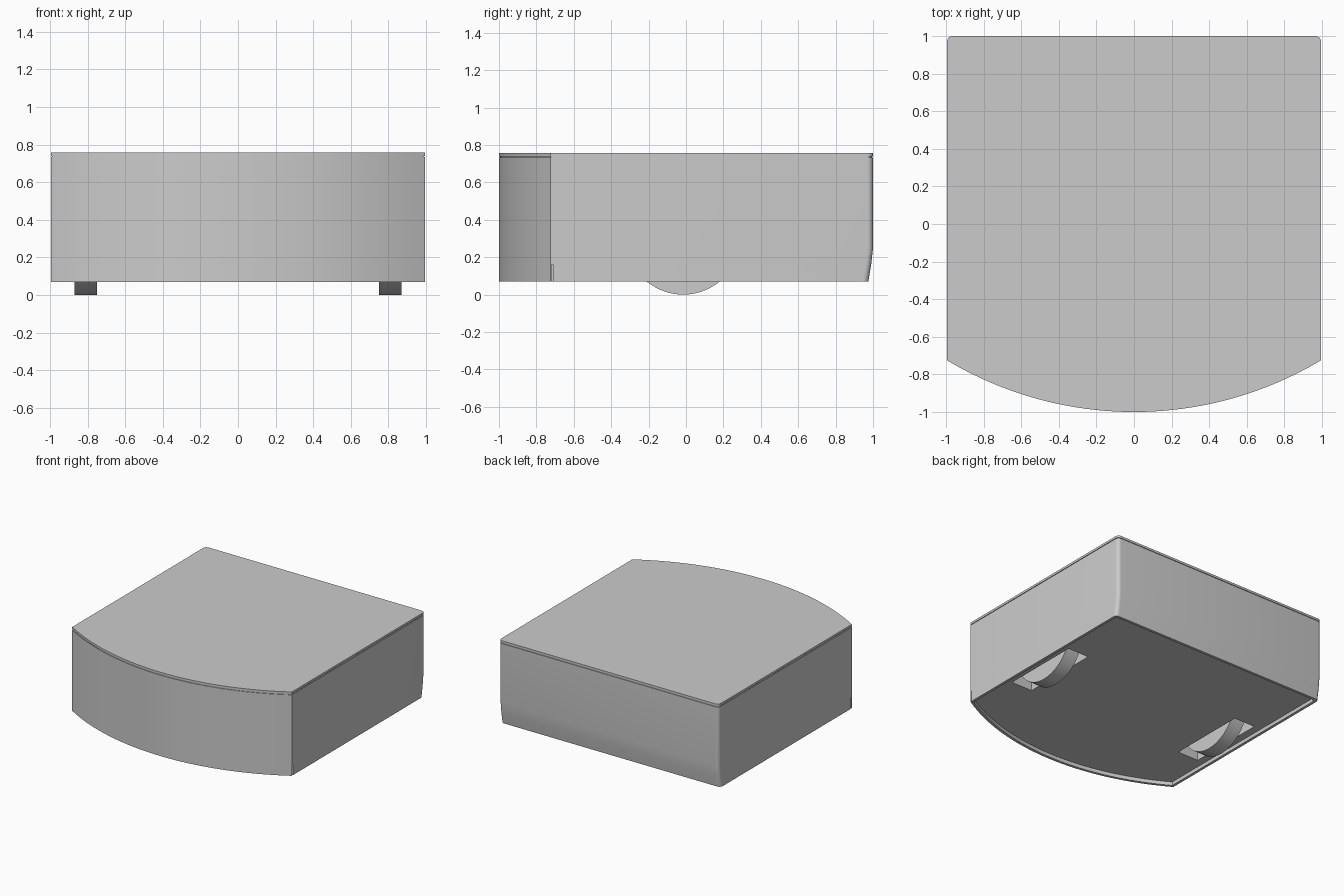
import bpy, bmesh, math
from mathutils import Matrix

cube = bpy.data.objects.get("Cube")
if cube:
    bpy.data.objects.remove(cube)

grey = bpy.data.materials.new("plain grey")
grey.use_nodes = True
color = (0.6, 0.6, 0.6, 1)
grey.diffuse_color = color
grey.node_tree.nodes["Principled BSDF"].inputs["Base Color"].default_value = color

HALF_WIDTH, SIDE_FRONT, SAG = 0.995, -0.725, 0.275


def outline(inset=0, tuck=0):
    """Plan shape: bowed front, straight sides, small round rear corners."""
    w, back, r = HALF_WIDTH - inset, 1 - inset - tuck, 0.03
    radius = (HALF_WIDTH ** 2 + SAG ** 2) / (2 * SAG)
    center = radius - 1
    half = math.asin(w / (radius - inset))
    pts = []
    for i in range(33):
        a = half * (i / 16 - 1)
        pts.append(((radius - inset) * math.sin(a), center - (radius - inset) * math.cos(a)))
    for side, start in ((1, 0), (-1, 90)):
        for i in range(7):
            a = math.radians(start + 15 * i)
            pts.append((side * (w - r) + r * math.cos(a), back - r + r * math.sin(a)))
    return pts


def finish(name, bm):
    bmesh.ops.recalc_face_normals(bm, faces=bm.faces)
    mesh = bpy.data.meshes.new(name)
    bm.to_mesh(mesh)
    bm.free()
    mesh.materials.append(grey)
    obj = bpy.data.objects.new(name, mesh)
    bpy.context.collection.objects.link(obj)
    return obj


def loft(name, levels):
    """Skin a stack of plan outlines given as (z, inset, rear tuck)."""
    bm = bmesh.new()
    rings = [[bm.verts.new((x, y, z)) for x, y in outline(inset, tuck)]
             for z, inset, tuck in levels]
    for low, high in zip(rings, rings[1:]):
        for i in range(len(low)):
            j = (i + 1) % len(low)
            bm.faces.new((low[i], low[j], high[j], high[i]))
    bm.faces.new(rings[0][::-1])
    bm.faces.new(rings[-1])
    return finish(name, bm)


def box(name, size, center):
    bm = bmesh.new()
    bmesh.ops.create_cube(bm, size=1)
    bmesh.ops.scale(bm, vec=size, verts=bm.verts)
    bmesh.ops.translate(bm, vec=center, verts=bm.verts)
    return finish(name, bm)


def activate(obj):
    bpy.ops.object.select_all(action="DESELECT")
    obj.select_set(True)
    bpy.context.view_layer.objects.active = obj


def cut(obj, cutter):
    mod = obj.modifiers.new("cut", "BOOLEAN")
    mod.operation, mod.object, mod.solver = "DIFFERENCE", cutter, "EXACT"
    activate(obj)
    bpy.ops.object.modifier_apply(modifier=mod.name)
    bpy.data.objects.remove(cutter)


# Case with a recessed underside, tucked lower back and a neck under the lid
case = loft("case", [(0.1, 0.022, 0.025), (0.07, 0.022, 0.025), (0.07, 0, 0.025),
                     (0.16, 0, 0.01), (0.25, 0, 0), (0.733, 0, 0),
                     (0.733, 0.006, 0), (0.745, 0.006, 0)])
lid = loft("lid", [(0.739, 0, 0), (0.757, 0, 0)])

parts = [case, lid]
for side, label in ((1, "left"), (-1, "right")):
    # Wheel well and the short slit behind the front panel
    cut(case, box("well_cutter", (0.19, 0.66, 0.7), (side * 0.815, -0.01, 0.3)))
    cut(case, box("slit_cutter", (0.03, 0.008, 0.12), (side * HALF_WIDTH, -0.715, 0.1)))

    # Wheel
    bm = bmesh.new()
    bmesh.ops.create_cone(bm, cap_ends=True, segments=64, radius1=0.307, radius2=0.307,
                          depth=0.12,
                          matrix=Matrix.Translation((side * 0.81, -0.015, 0.307))
                          @ Matrix.Rotation(math.pi / 2, 4, "Y"))
    parts.append(finish(label + "_wheel", bm))

for part in parts:
    activate(part)
    bpy.ops.object.shade_smooth_by_angle(angle=math.radians(30))
